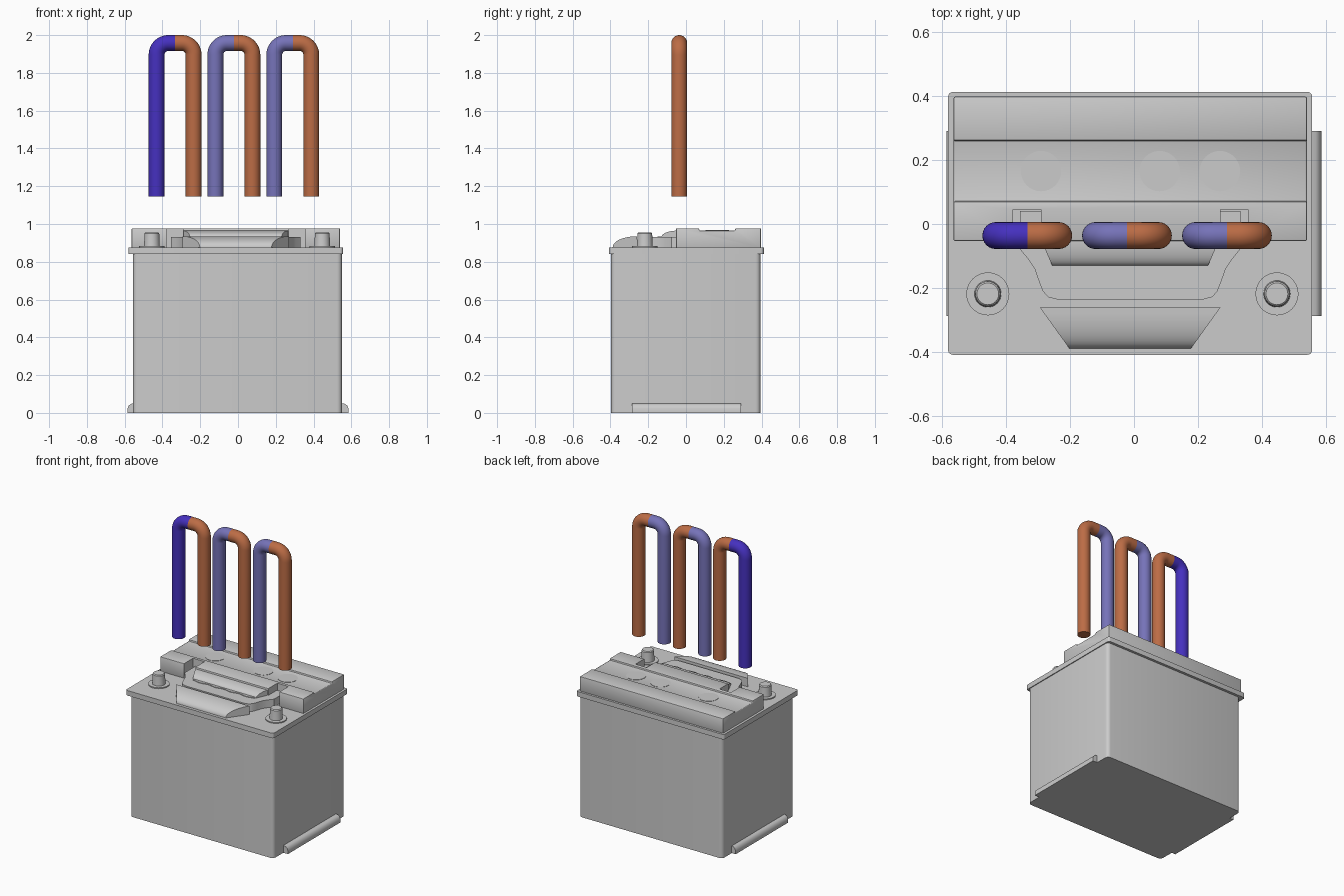
import bpy, bmesh, math
from mathutils import Vector

if "Cube" in bpy.data.objects:
    bpy.data.objects.remove(bpy.data.objects["Cube"])

CX = -0.012  # centre line of lid and cover


def make(name, bm, mat=None, bevel=0, segs=2, smooth=True):
    bmesh.ops.recalc_face_normals(bm, faces=bm.faces)
    me = bpy.data.meshes.new(name)
    bm.to_mesh(me)
    bm.free()
    ob = bpy.data.objects.new(name, me)
    bpy.context.collection.objects.link(ob)
    if mat:
        me.materials.append(mat)
    bpy.ops.object.select_all(action='DESELECT')
    ob.select_set(True)
    bpy.context.view_layer.objects.active = ob
    if bevel:
        m = ob.modifiers.new("bevel", 'BEVEL')
        m.width, m.segments, m.limit_method = bevel, segs, 'ANGLE'
        bpy.ops.object.modifier_apply(modifier=m.name)
    if smooth:
        bpy.ops.object.shade_smooth_by_angle(angle=math.radians(35))
    return ob


def skin(rings):
    """Solid through a list of equal-length point rings, capped at both ends."""
    bm = bmesh.new()
    vs = [[bm.verts.new(p) for p in r] for r in rings]
    n = len(vs[0])
    for a, b in zip(vs, vs[1:]):
        for i in range(n):
            j = (i + 1) % n
            bm.faces.new((a[i], a[j], b[j], b[i]))
    bm.faces.new(vs[0])
    bm.faces.new(vs[-1])
    return bm


def prism_z(pts, z0, z1):
    return skin([[(x, y, z) for x, y in pts] for z in (z0, z1)])


def prism_x(pts, x0, x1):
    return skin([[(x, y, z) for y, z in pts] for x in (x0, x1)])


def rounded_box(name, x0, x1, y0, y1, z0, z1, r):
    """Box with rounded vertical corners."""
    pts = []
    for k, (x, y) in enumerate(((x1 - r, y1 - r), (x0 + r, y1 - r),
                                (x0 + r, y0 + r), (x1 - r, y0 + r))):
        for i in range(5):
            a = math.pi / 2 * (k + i / 4)
            pts.append((x + r * math.cos(a), y + r * math.sin(a)))
    return make(name, prism_z(pts, z0, z1))


def turned(name, x, y, profile, n=32):
    """Round part from (radius, z) pairs."""
    return make(name, skin([[(x + r * math.cos(2 * math.pi * i / n),
                              y + r * math.sin(2 * math.pi * i / n), z)
                             for i in range(n)] for r, z in profile]))


def hump(name, y0, y1, z0, z1, w0, w1, base):
    """Tapered convex slope falling from (y0, z0) to (y1, z1)."""
    rings = []
    for i in range(11):
        a = math.pi / 2 * i / 10
        y = y0 + (y1 - y0) * math.sin(a)
        z = z1 + (z0 - z1) * math.cos(a)
        w = w0 + (w1 - w0) * math.sin(a)
        rings.append([(CX - w, y, base), (CX + w, y, base),
                      (CX + w, y, z), (CX - w, y, z)])
    return make(name, skin(rings))


# Case and lid
rounded_box("battery_case", -0.555, 0.55, -0.396, 0.394, 0, 0.85, 0.025)
rounded_box("lid_flange", -0.58, 0.556, -0.408, 0.412, 0.841, 0.876, 0.015)

# Hold-down ridges at the foot of both ends
for side, name in ((-1, "left_ridge"), (1, "right_ridge")):
    prof = [(0.54, 0), (0.585, 0), (0.585, 0.022), (0.579, 0.038),
            (0.567, 0.048), (0.54, 0.052)]
    make(name, skin([[(side * x, y, z) for x, z in prof] for y in (-0.287, 0.29)]))

# Raised cover with a shallow channel along the top
cover = make("raised_cover", prism_x(
    [(-0.053, 0.87), (-0.053, 0.977), (0.07, 0.977), (0.07, 0.965),
     (0.26, 0.965), (0.26, 0.977), (0.397, 0.977), (0.397, 0.87)],
    -0.563, 0.54), bevel=0.005)

# Notches beside the handle
for i, (x0, x1) in enumerate(((-0.378, -0.29), (0.27, 0.356))):
    cut = make("notch_cutter_%d" % i, prism_z(
        [(x0, -0.1), (x1, -0.1), (x1, 0.046), (x0, 0.046)], 0.8, 1.1), smooth=False)
    cut.hide_render = True
    bpy.context.view_layer.objects.active = cover
    m = cover.modifiers.new("notch", 'BOOLEAN')
    m.operation, m.solver, m.object = 'DIFFERENCE', 'EXACT', cut
    bpy.ops.object.modifier_apply(modifier=m.name)
    bpy.data.objects.remove(cut)

# Filler plugs in the channel
for i, x in enumerate((-0.29, 0.08, 0.268)):
    turned("filler_plug_%d" % (i + 1), x, 0.165, [(0.063, 0.955), (0.063, 0.967)])

# Handle plate, its rear slope, wavy grip and the front slope
half = [(0.344, 0.04), (0.344, -0.078), (0.318, -0.11), (0.298, -0.14), (0.284, -0.18),
        (0.272, -0.21), (0.256, -0.228), (0.225, -0.236)]
outline = [(CX + x, y) for x, y in half] + [(CX - x, y) for x, y in reversed(half)]
make("handle_plate", prism_z(outline, 0.87, 0.93))
hump("handle_rear_slope", -0.045, -0.13, 0.965, 0.93, 0.28, 0.243, 0.9)
wave = [(CX + 0.235 - 0.47 * i / 40,
         -0.146 + 0.005 * math.cos(8 * math.pi * i / 40)) for i in range(41)]
make("finger_grip", prism_z([(CX - 0.235, -0.1), (CX + 0.235, -0.1)] + wave, 0.92, 0.934))
hump("front_slope", -0.26, -0.388, 0.935, 0.878, 0.282, 0.19, 0.87)

# Terminals
for name, x in (("left_terminal", -0.456), ("right_terminal", 0.446)):
    turned(name + "_base", x, -0.218, [(0.067, 0.87), (0.067, 0.883)])
    turned(name + "_post", x, -0.218, [(0.043, 0.87), (0.041, 0.89), (0.039, 0.95),
                                       (0.034, 0.956)])


def material(name, rgb):
    m = bpy.data.materials.new(name)
    m.diffuse_color = (*rgb, 1)
    m.use_nodes = True
    m.node_tree.nodes["Principled BSDF"].inputs["Base Color"].default_value = m.diffuse_color
    return m


red = material("red", (0.5, 0.15, 0.06))
dark_blue = material("dark_blue", (0.06, 0.03, 0.52))
blue = material("blue", (0.18, 0.17, 0.48))


def half_pipe(name, xc, side, mat):
    """One leg of an upside-down U, ending at the middle of the bend."""
    r, leg, top, bend, n = 0.042, 0.098, 1.958, 0.062, 24
    path = [(leg, 1.146, 0)]
    for i in range(13):
        a = math.pi / 2 * i / 12
        path.append((leg - bend + bend * math.cos(a), top - bend + bend * math.sin(a), a))
    path.append((0, top, math.pi / 2))
    rings = []
    for x, z, a in path:
        ring = []
        for i in range(n):
            t = 2 * math.pi * i / n
            u = r * math.cos(t)
            ring.append((xc + side * (x + u * math.cos(a)),
                         -0.036 + r * math.sin(t), z + u * math.sin(a)))
        rings.append(ring)
    make(name, skin(rings), mat)


# Three U-shaped pipes, blue on the left and red on the right
for i, xc in enumerate((-0.333, -0.022, 0.29)):
    half_pipe("pipe_%d_blue" % (i + 1), xc, -1, blue if i else dark_blue)
    half_pipe("pipe_%d_red" % (i + 1), xc, 1, red)
